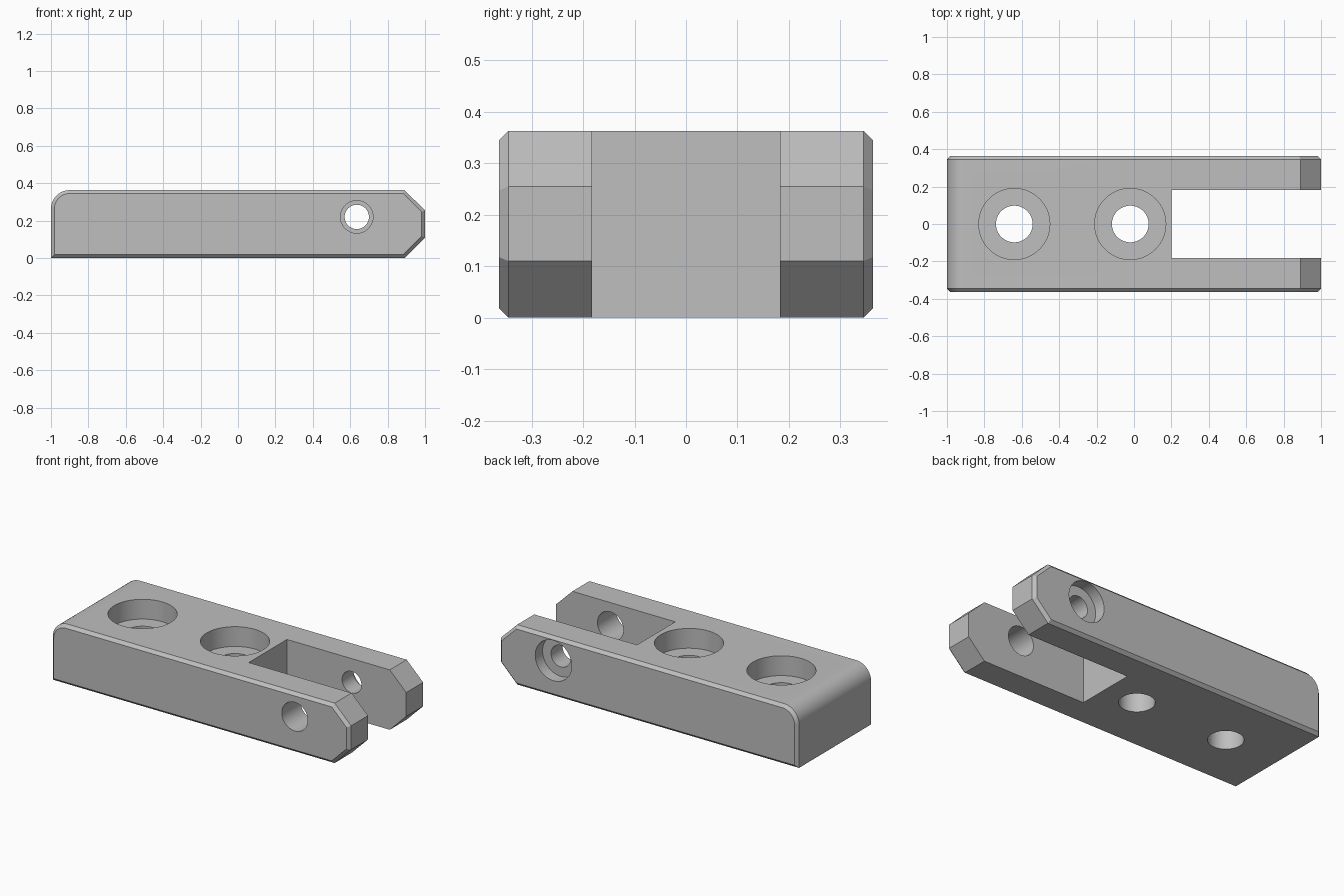
import bpy
import bmesh
from math import cos, sin, pi, radians
from mathutils import Matrix

default = bpy.data.objects.get("Cube")
if default:
    bpy.data.objects.remove(default, do_unlink=True)

HEIGHT = 0.363
HALF_WIDTH = 0.363
CHAMFER = 0.018
ROUND = 0.1
PIN = (0.635, 0.22)

# Material
grey = bpy.data.materials.new("plain grey")
grey.use_nodes = True
colour = (0.52, 0.52, 0.52, 1)
grey.diffuse_color = colour
grey.node_tree.nodes["Principled BSDF"].inputs["Base Color"].default_value = colour


def make_object(name, bm):
    bmesh.ops.recalc_face_normals(bm, faces=bm.faces)
    mesh = bpy.data.meshes.new(name)
    bm.to_mesh(mesh)
    bm.free()
    mesh.materials.append(grey)
    obj = bpy.data.objects.new(name, mesh)
    bpy.context.collection.objects.link(obj)
    return obj


def make_body():
    # Side profile: chamfered nose, rounded upper rear corner
    profile = [(-1, 0), (0.89, 0), (1, 0.11), (1, 0.255), (0.89, HEIGHT)]
    steps = 14
    for i in range(steps + 1):
        a = pi / 2 * (1 + i / steps)
        profile.append((-1 + ROUND + ROUND * cos(a), HEIGHT - ROUND + ROUND * sin(a)))
    bm = bmesh.new()
    face = bm.faces.new([bm.verts.new((x, -HALF_WIDTH, z)) for x, z in profile])
    result = bmesh.ops.extrude_face_region(bm, geom=[face])
    moved = [v for v in result["geom"] if isinstance(v, bmesh.types.BMVert)]
    bmesh.ops.translate(bm, verts=moved, vec=(0, 2 * HALF_WIDTH, 0))
    bmesh.ops.recalc_face_normals(bm, faces=bm.faces)
    # Narrow chamfer around both side outlines
    rims = [e for e in bm.edges if abs(e.verts[0].co.y - e.verts[1].co.y) < 0.001]
    bmesh.ops.bevel(bm, geom=rims, offset=CHAMFER, segments=1, affect='EDGES')
    return make_object("clevis_body", bm)


def cut(body, bm):
    cutter = make_object("cutter", bm)
    cutter.hide_render = True
    mod = body.modifiers.new("cut", 'BOOLEAN')
    mod.operation = 'DIFFERENCE'
    mod.solver = 'EXACT'
    mod.object = cutter
    bpy.context.view_layer.objects.active = body
    bpy.ops.object.modifier_apply(modifier=mod.name)
    bpy.data.objects.remove(cutter, do_unlink=True)


def bore(body, axis, at, radius, start, end):
    bm = bmesh.new()
    middle = (start + end) / 2
    if axis == 'Z':
        place = Matrix.Translation((at[0], at[1], middle))
    else:
        place = Matrix.Translation((at[0], middle, at[1])) @ Matrix.Rotation(pi / 2, 4, 'X')
    bmesh.ops.create_cone(bm, cap_ends=True, segments=64, radius1=radius,
                          radius2=radius, depth=end - start, matrix=place)
    cut(body, bm)


body = make_body()

# Fork slot
slot = bmesh.new()
bmesh.ops.create_cube(slot, size=1, matrix=Matrix.Translation((0.7, 0, 0.2))
                      @ Matrix.Diagonal((1, 0.366, 1, 1)))
cut(body, slot)

# Counterbored mounting holes
for x in (-0.64, -0.02):
    bore(body, 'Z', (x, 0), 0.19, HEIGHT - 0.12, 0.6)
    bore(body, 'Z', (x, 0), 0.098, -0.2, 0.3)

# Cross pin hole: wide in the front arm, narrow and counterbored in the back arm
bore(body, 'Y', PIN, 0.087, -0.6, 0)
bore(body, 'Y', PIN, 0.065, 0, 0.34)
bore(body, 'Y', PIN, 0.122, HALF_WIDTH - 0.07, 0.6)

# Smooth the bores and rounded corner, keep hard edges
bpy.ops.object.select_all(action='DESELECT')
body.select_set(True)
bpy.context.view_layer.objects.active = body
bpy.ops.object.shade_smooth_by_angle(angle=radians(25))
